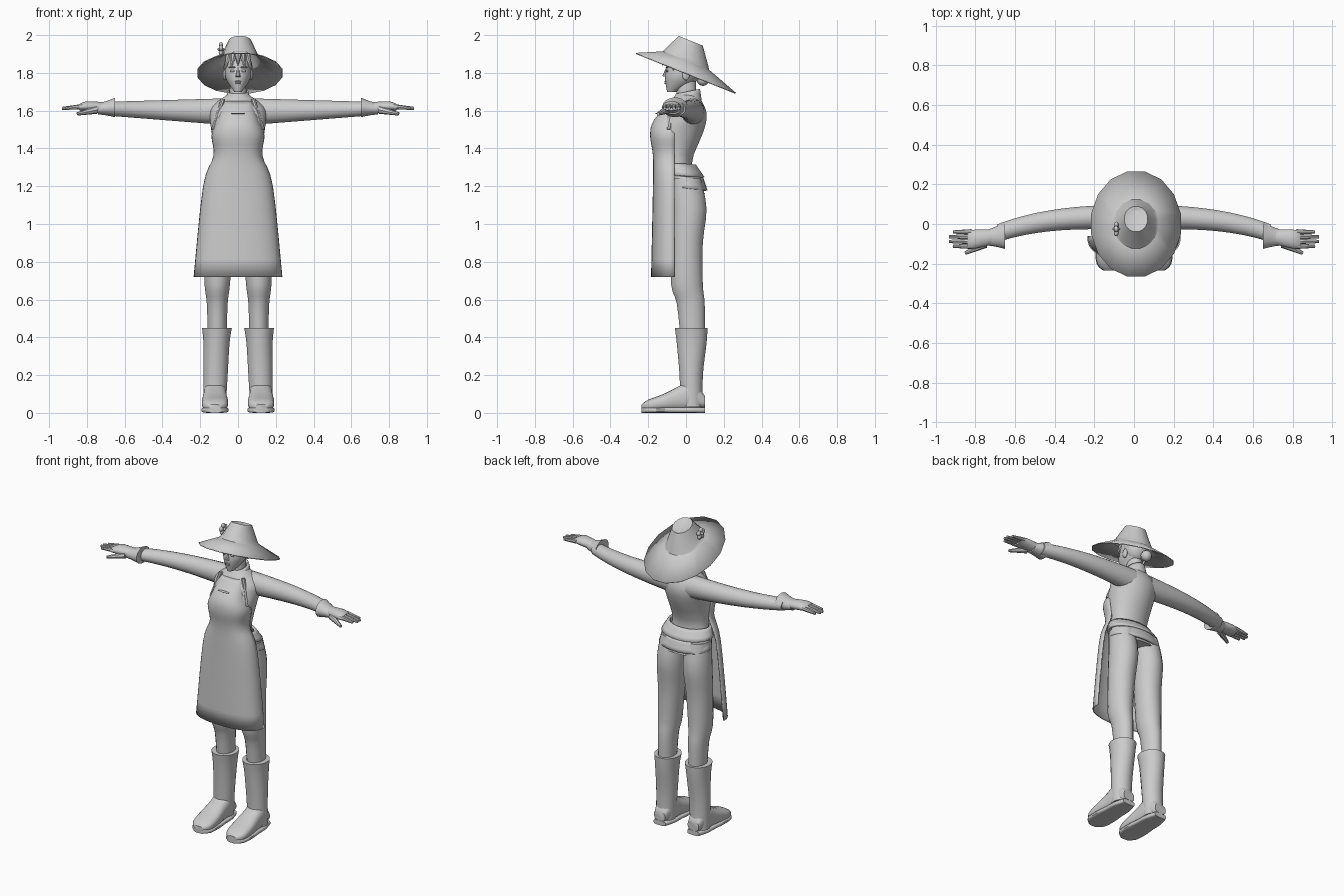
import bpy, bmesh, math
from mathutils import Matrix, Vector

cube = bpy.data.objects.get("Cube")
if cube:
    bpy.data.objects.remove(cube, do_unlink=True)

tone = (.6, .6, .6, 1)
grey = bpy.data.materials.new("light_grey")
grey.use_nodes = True
grey.diffuse_color = tone
grey.node_tree.nodes["Principled BSDF"].inputs["Base Color"].default_value = tone


def finish(name, bm, mirror=False, thickness=0, sharp_angle=40):
    """Turn a bmesh into a smooth shaded object with its modifiers."""
    bmesh.ops.remove_doubles(bm, verts=bm.verts, dist=.0001)
    bmesh.ops.recalc_face_normals(bm, faces=bm.faces)
    mesh = bpy.data.meshes.new(name)
    bm.to_mesh(mesh)
    bm.free()
    mesh.materials.append(grey)
    mesh.shade_smooth()
    mesh.set_sharp_from_angle(angle=math.radians(sharp_angle))
    part = bpy.data.objects.new(name, mesh)
    bpy.context.collection.objects.link(part)
    if thickness:
        part.modifiers.new("thickness", "SOLIDIFY").thickness = thickness
    if mirror:
        part.modifiers.new("mirror", "MIRROR")


def smooth_rows(rows, steps):
    """Add rows between the given ones along a smooth curve."""
    points = [rows[0], *rows, rows[-1]]
    result = []
    for before, start, end, after in zip(points, points[1:], points[2:], points[3:]):
        for step in range(steps):
            t = step / steps
            ease = t * t * (3 - 2 * t)
            leave, arrive = t * (1 - t) ** 2 / 2, t * t * (t - 1) / 2
            result.append([b + ease * (c - b) + leave * (c - a) + arrive * (d - b)
                           for a, b, c, d in zip(before, start, end, after)])
    return result + [rows[-1]]


def skin(bm, grid, closed):
    """Join successive rows of points with quads."""
    loops = [[bm.verts.new(point) for point in row] for row in grid]
    for lower, upper in zip(loops, loops[1:]):
        for k in range(0 if closed else 1, len(lower)):
            bm.faces.new((lower[k - 1], lower[k], upper[k], upper[k - 1]))
    return loops


def loft(name, rows, axis="z", centre=lambda t: 0, lean=0, segments=20,
         steps=3, power=1, capped=True, **options):
    """Oval sections: place on axis, half width, then low and high limit across."""
    grid = []
    for place, half, low, high in smooth_rows(rows, steps):
        ring = []
        for k in range(segments):
            angle = math.tau * (k + .5) / segments
            c, s = math.cos(angle), math.sin(angle)
            u = centre(place) + half * math.copysign(abs(c) ** power, c)
            v = (low + high) / 2 + (high - low) / 2 * math.copysign(abs(s) ** power, s)
            ring.append({"z": (u, v, place + lean * v),
                         "x": (place, u, v),
                         "y": (u, place, v)}[axis])
        grid.append(ring)
    bm = bmesh.new()
    loops = skin(bm, grid, True)
    if capped:
        bm.faces.new(loops[0])
        bm.faces.new(loops[-1])
    finish(name, bm, **options)


def blob(name, centre, size, mirror=False):
    """Ellipsoid."""
    bm = bmesh.new()
    place = Matrix.Translation(centre) @ Matrix.Diagonal((*size, 1))
    bmesh.ops.create_uvsphere(bm, u_segments=12, v_segments=8, radius=1, matrix=place)
    finish(name, bm, mirror)


def taper(name, start, end, start_radius, end_radius, mirror=False):
    """Tapered rod between two points."""
    start, end = Vector(start), Vector(end)
    span = end - start
    turn = span.to_track_quat("Z", "Y").to_matrix().to_4x4()
    bm = bmesh.new()
    bmesh.ops.create_cone(bm, cap_ends=True, segments=8, radius1=start_radius,
                          radius2=end_radius, depth=span.length,
                          matrix=Matrix.Translation((start + end) / 2) @ turn)
    finish(name, bm, mirror)


# Torso, neck and head
loft("torso", [(1.16, .16, -.1, .1), (1.31, .12, -.12, .03), (1.48, .14, -.17, .09),
               (1.56, .15, -.13, .11), (1.62, .14, -.1, .1), (1.69, .05, -.05, .06)],
     segments=28)
loft("neck", [(1.6, .05, -.05, .06), (1.8, .04, -.05, .05)])
loft("collar", [(1.63, .075, -.07, .085), (1.7, .055, -.055, .075)],
     lean=.2, capped=False, thickness=.01)
loft("head", [(1.7, .02, -.1, -.05), (1.75, .055, -.11, .04),
              (1.8, .07, -.11, .075), (1.9, .06, -.09, .07)])

# Face
taper("nose", (0, -.1, 1.83), (0, -.113, 1.78), .004, .013)
for lip, height in (("upper_lip", 1.755), ("lower_lip", 1.745)):
    blob(lip, (0, -.107, height), (.016, .007, .005))
blob("eye", (.03, -.1, 1.81), (.014, .007, .006), mirror=True)
blob("eyebrow", (.03, -.1, 1.83), (.02, .008, .004), mirror=True)
blob("ear", (.07, 0, 1.79), (.01, .02, .03), mirror=True)

# Hair: cap at the back, bun and loose fringe
blob("hair_cap", (0, .02, 1.83), (.077, .075, .085))
blob("hair_bun", (-.02, .09, 1.765), (.034, .034, .034))
for k in range(5):
    x = .028 * (k - 2)
    depth = abs(x) - .125
    taper("fringe_strand", (x * .8, depth + .02, 1.9), (x * 1.3, depth, 1.84 - abs(x) / 2), .02, .002)

# Sun hat: sloping brim, crown and dented top, with a flower on its right
loft("sun_hat", [(1.8, .23, -.27, .27), (1.865, .115, -.125, .125), (1.885, .1, -.11, .12),
                 (1.98, .06, -.04, .09), (1.97, .03, -.02, .07), (1.97, 0, .02, .02)],
     centre=lambda z: .01, lean=-.4, segments=16, steps=1,
     capped=False, thickness=.006, sharp_angle=25)
flower = Vector((-.09, -.025, 1.925))
blob("flower_heart", flower, (.02, .01, .01))
for k in range(5):
    spoke = Matrix.Rotation(math.tau * k / 5, 3, "X") @ Vector((0, 0, .022))
    blob("flower_petal", flower + spoke, (.012, .016, .016))

# Apron: open sheet bent around the front
rear = -.06
grid = []
for height, half, front in smooth_rows([(1.65, .07, -.08), (1.55, .11, -.17), (1.47, .14, -.19),
                                        (1.36, .13, -.175), (1.2, .185, -.175), (.72, .235, -.185)], 4):
    sweep = [math.pi * (k / 24 - .5) for k in range(25)]
    grid.append([(half * math.copysign(abs(math.sin(a)) ** .85, a),
                  rear + (front - rear) * abs(math.cos(a)) ** .75, height) for a in sweep])
bm = bmesh.new()
skin(bm, grid, False)
finish("apron", bm, thickness=.008)
taper("apron_strap", (.08, -.06, 1.66), (.13, -.09, 1.5), .012, .012, mirror=True)
blob("bib_seam", (0, -.15, 1.585), (.04, .012, .003))

# Layered sash around the hips
for name, rows in (("sash_upper", [(1.31, .13, -.12, .04), (1.25, .16, -.11, .085)]),
                   ("sash_lower", [(1.26, .155, -.1, .09), (1.19, .175, -.09, .115)])):
    loft(name, rows, lean=-.1, segments=28, capped=False, thickness=.015)

# Trousers and boots
loft("trouser_leg", [(1.24, .075, -.09, .08), (1.08, .085, -.08, .11), (.9, .08, -.08, .09),
                     (.68, .068, -.08, .09), (.58, .056, -.05, .1), (.4, .05, -.03, .1)],
     centre=lambda z: .11 - .04 * max(0, z - .7), mirror=True)
loft("boot_shaft", [(.45, .08, -.06, .115), (.37, .07, -.05, .11),
                    (.2, .065, -.035, .09), (.03, .06, -.03, .09)],
     centre=lambda z: .125 - .03 * z, mirror=True)
foot = [(.1, .04, .03, .09), (.03, .06, .01, .17), (-.04, .063, .01, .14),
        (-.12, .07, .01, .1), (-.2, .064, .01, .07), (-.235, .03, .02, .045)]
sole = [(y, half + .003, 0, .03) for y, half, low, high in foot]
for name, rows, power in (("boot_foot", foot, .75), ("boot_sole", sole, .5)):
    loft(name, rows, axis="y", centre=lambda y: .122, power=power, mirror=True)

# Sleeves: straight taper, swept forward towards the wrist
sleeve = []
for k in range(8):
    x = .06 + .09 * k
    middle, thick = 1.593 + .025 * x, .075 - .055 * x
    sleeve.append((x, .066 - .03 * x, middle - thick, middle + thick))
loft("sleeve", sleeve, axis="x", centre=lambda x: .035 - .25 * x ** 3, mirror=True)

# Gloves with flared cuffs, four fingers and a thumb
for name, rows in (("glove_cuff", [(.65, .068, 1.565, 1.67), (.7, .05, 1.575, 1.65), (.74, .04, 1.58, 1.64)]),
                   ("glove_palm", [(.71, .038, 1.585, 1.645), (.8, .048, 1.595, 1.65), (.84, .046, 1.6, 1.635)])):
    loft(name, rows, axis="x", centre=lambda x: .02 - .12 * x, mirror=True)
for k in range(4):
    y = -.04 - .024 * k
    tip = .935 - .01 * (k - 1.5) ** 2
    taper("glove_finger", (.82, y, 1.622), (tip, y, 1.612), .014, .008, mirror=True)
taper("glove_thumb", (.75, -.1, 1.605), (.85, -.147, 1.583), .022, .009, mirror=True)
